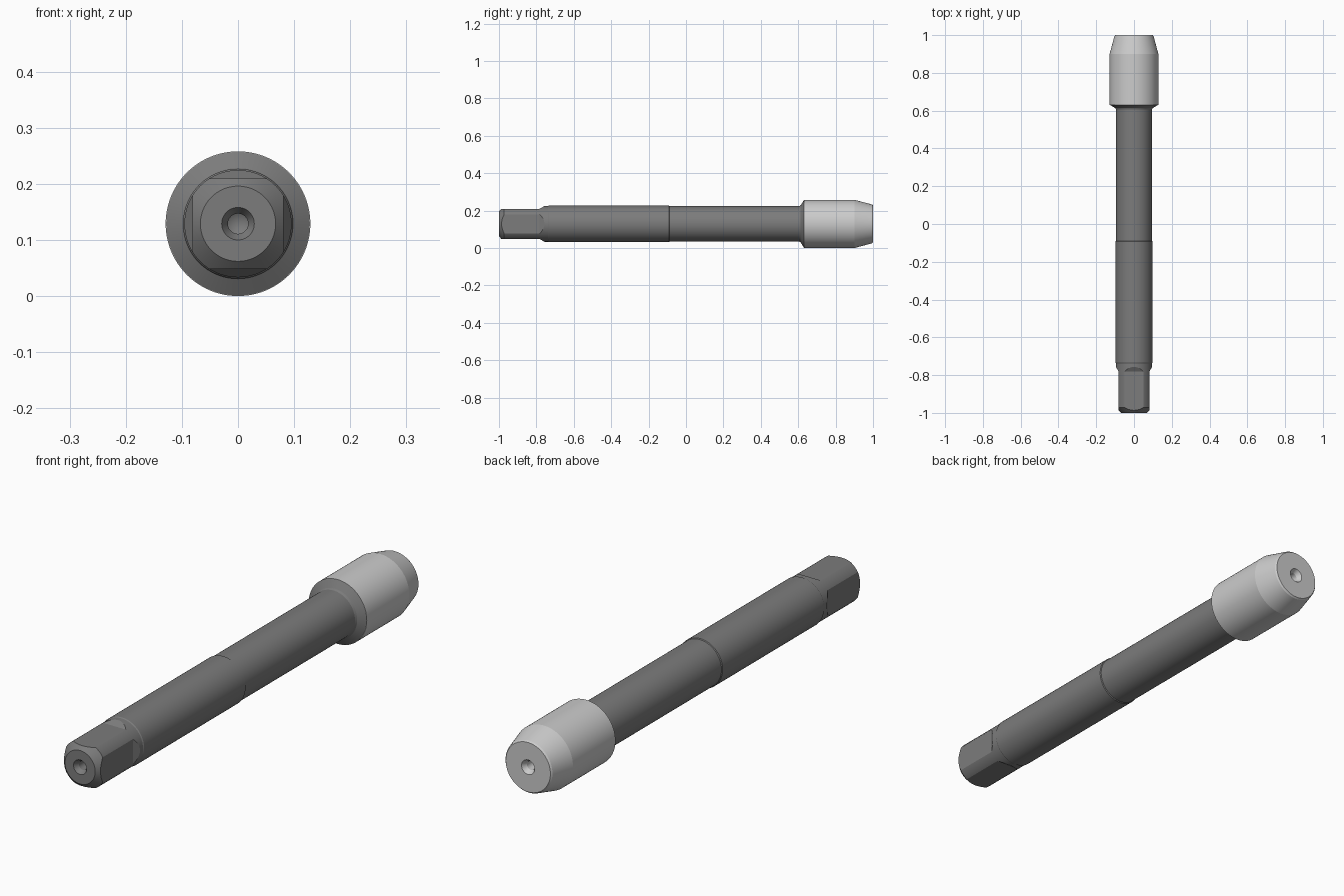
import bpy, bmesh, math

if "Cube" in bpy.data.objects:
    bpy.data.objects.remove(bpy.data.objects["Cube"])

AXIS_Z = 0.129
SEG = 96


def finish(name, bm):
    bmesh.ops.recalc_face_normals(bm, faces=bm.faces)
    me = bpy.data.meshes.new(name)
    bm.to_mesh(me)
    bm.free()
    ob = bpy.data.objects.new(name, me)
    bpy.context.collection.objects.link(ob)
    return ob


def loft(name, profile, sides, phase=0.0):
    """Loft (radius, y) stations around the long axis; radius 0 makes a pole."""
    bm = bmesh.new()
    rings = []
    for r, y in profile:
        n = 1 if r == 0 else sides
        rings.append([bm.verts.new((r * math.cos(phase + 2 * math.pi * i / sides), y,
                                    AXIS_Z + r * math.sin(phase + 2 * math.pi * i / sides)))
                      for i in range(n)])
    for a, b in zip(rings, rings[1:]):
        for i in range(sides):
            quad = [a[i % len(a)], a[(i + 1) % len(a)], b[(i + 1) % len(b)], b[i % len(b)]]
            bm.faces.new(list(dict.fromkeys(quad)))
    return finish(name, bm)


def centre_hole(y, d):
    """Countersunk centre hole, from its tip out to the end face."""
    return [(0, y + d * 0.068), (0.018, y + d * 0.058), (0.018, y + d * 0.019), (0.029, y)]


def paint(ob, grey):
    mat = bpy.data.materials.new(ob.name + "_grey")
    mat.diffuse_color = (grey, grey, grey, 1)
    mat.use_nodes = True
    mat.node_tree.nodes["Principled BSDF"].inputs["Base Color"].default_value = mat.diffuse_color
    ob.data.materials.append(mat)


# Shank: chamfered drive end, collar, two cylinder diameters, flare under the head
shank = loft("shank", centre_hole(-1.0, 1) + [
    (0.067, -1.0), (0.0955, -0.972), (0.0955, -0.738), (0.098, -0.734),
    (0.098, -0.092), (0.095, -0.089), (0.095, 0.605), (0.099, 0.613),
    (0.128, 0.631), (0, 0.631)], SEG)

# Square drive: keep only what lies inside a square that widens behind the flats
k = math.sqrt(2)
square = loft("square_drive_cutter", [
    (0, -1.1), (0.081 * k, -1.1), (0.081 * k, -0.782), (0.2 * k, -0.575),
    (0.2 * k, 0.8), (0, 0.8)], 4, math.pi / 4)
mod = shank.modifiers.new("square_drive", 'BOOLEAN')
mod.operation = 'INTERSECT'
mod.solver = 'EXACT'
mod.object = square
square.hide_render = True
square.hide_viewport = True
paint(shank, 0.2)

# Head: plain cylinder with a tapered nose
head = loft("head", [(0, 0.631), (0.129, 0.631), (0.129, 0.9), (0.104, 0.994),
                     (0.099, 1.0)] + centre_hole(1.0, -1)[::-1], SEG)
paint(head, 0.55)

# Bake the cut, then shade smooth with sharp edges kept
bpy.context.view_layer.update()
square.hide_viewport = False
for ob in (shank, head):
    bpy.ops.object.select_all(action='DESELECT')
    ob.select_set(True)
    bpy.context.view_layer.objects.active = ob
    for m in list(ob.modifiers):
        bpy.ops.object.modifier_apply(modifier=m.name)
    bpy.ops.object.shade_smooth_by_angle(angle=math.radians(12))
bpy.data.objects.remove(square)
